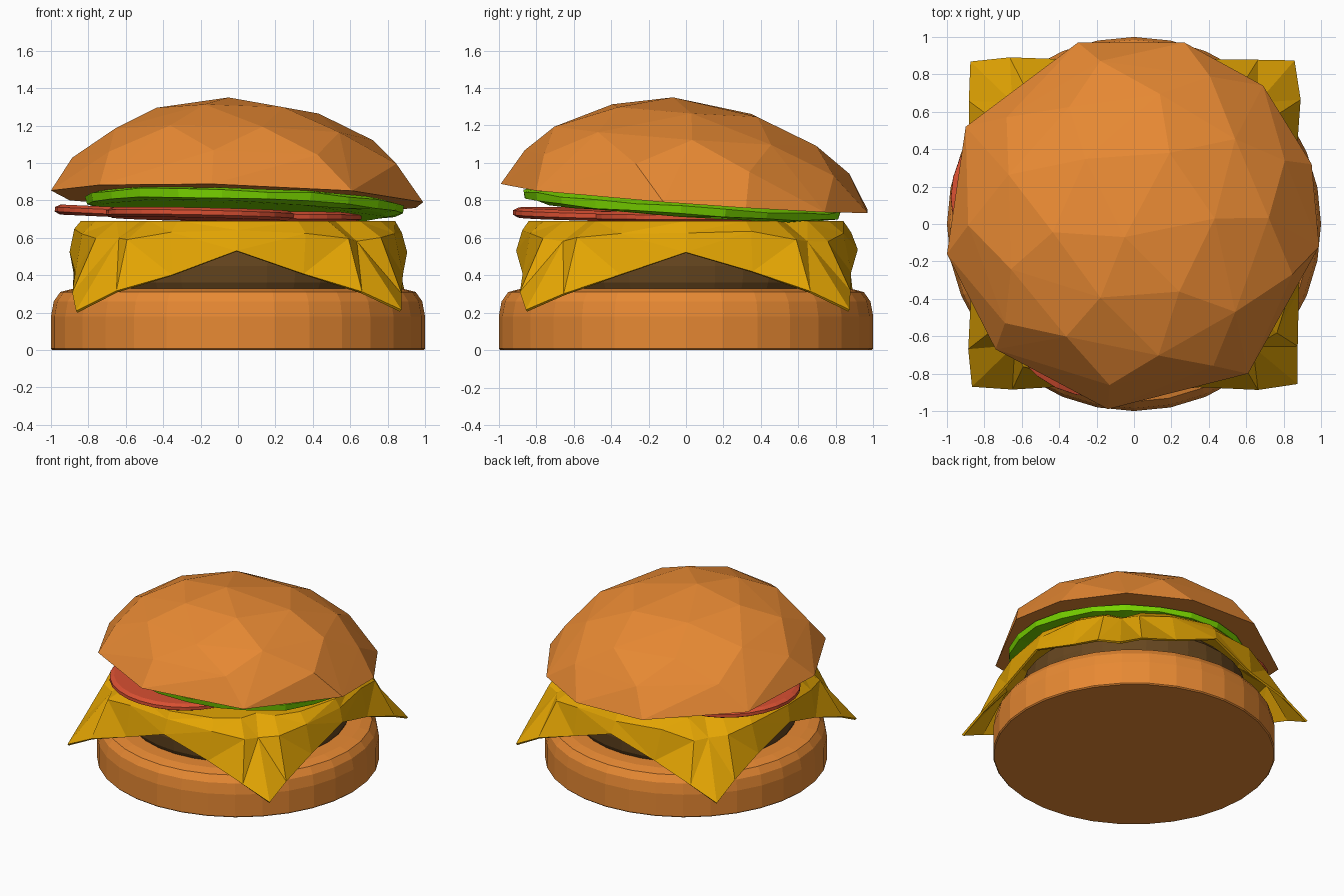
import bpy, bmesh, math, random
from mathutils import Vector, Matrix

if "Cube" in bpy.data.objects:
    bpy.data.objects.remove(bpy.data.objects["Cube"])

random.seed(4)


def material(name, color):
    m = bpy.data.materials.new(name)
    m.diffuse_color = (*color, 1)
    m.use_nodes = True
    m.node_tree.nodes["Principled BSDF"].inputs["Base Color"].default_value = m.diffuse_color
    return m


BUN = material("toasted bun", (0.80, 0.25, 0.033))
PATTY = material("cooked brown", (0.135, 0.062, 0.014))
CHEESE = material("cheese yellow", (0.77, 0.375, 0.001))
TOMATO = material("tomato red", (0.70, 0.08, 0.032))
LETTUCE = material("lettuce green", (0.21, 0.73, 0.0))


def jit(a):
    return random.uniform(-a, a)


def finish(name, bm, mat, recalc=True):
    if recalc:
        bmesh.ops.recalc_face_normals(bm, faces=bm.faces)
    me = bpy.data.meshes.new(name)
    bm.to_mesh(me)
    bm.free()
    me.materials.append(mat)
    ob = bpy.data.objects.new(name, me)
    bpy.context.collection.objects.link(ob)
    return ob


def lathe(name, profile, sides, mat, matrix=Matrix(), wobble=0.0):
    """Closed flat-faced round body from (radius, height) pairs."""
    bm = bmesh.new()
    rings = []
    for r, z in profile:
        rings.append([bm.verts.new(matrix @ Vector((
            (r + jit(wobble)) * math.cos(math.tau * i / sides),
            (r + jit(wobble)) * math.sin(math.tau * i / sides),
            z + jit(wobble)))) for i in range(sides)])
    for a, b in zip(rings, rings[1:]):
        for i in range(sides):
            j = (i + 1) % sides
            bm.faces.new((a[i], a[j], b[j], b[i]))
    bm.faces.new(rings[0][::-1])
    bm.faces.new(rings[-1])
    return finish(name, bm, mat)


# Bottom bun and patty
lathe("bottom_bun", [(0.992, 0), (1.0, 0.008), (1.0, 0.18), (0.985, 0.26),
                     (0.95, 0.31), (0.88, 0.328), (0.76, 0.33)], 32, BUN)
lathe("patty", [(0.765, 0.31), (0.79, 0.36), (0.80, 0.45), (0.79, 0.55),
                (0.72, 0.62)], 32, PATTY)

# Cheese: round plateau, shoulder, then a square hem drooping at the corners
# (position along side, distance out, height) for one side, turned four times
PLATEAU = [(-0.52, 0.52, 0.69), (-0.48, 0.65, 0.69), (-0.32, 0.76, 0.69),
           (0, 0.84, 0.69), (0.32, 0.76, 0.69), (0.48, 0.65, 0.69)]
SHOULDER = [(-0.65, 0.65, 0.59), (-0.58, 0.76, 0.59), (-0.36, 0.83, 0.63),
            (0, 0.875, 0.635), (0.36, 0.83, 0.63), (0.58, 0.76, 0.59)]
HEM = [(-0.86, 0.87, 0.21), (-0.66, 0.885, 0.31), (-0.35, 0.875, 0.41),
       (0, 0.91, 0.53), (0.35, 0.875, 0.41), (0.66, 0.885, 0.31)]
bm = bmesh.new()
rings = []
for row, wob in ((PLATEAU, 0), (SHOULDER, 0.015), (HEM, 0.01)):
    ring = []
    for k in range(4):
        turn = Matrix.Rotation(k * math.pi / 2, 3, 'Z')
        for s, out, z in row:
            ring.append(bm.verts.new(turn @ Vector((s + jit(wob), -out + jit(wob), z + jit(wob)))))
    rings.append(ring)
n = len(rings[0])
bm.faces.new(rings[0])
for a, b in zip(rings, rings[1:]):
    for i in range(n):
        j = (i + 1) % n
        bm.faces.new((a[i], b[i], b[j], a[j]))
bmesh.ops.triangulate(bm, faces=[f for f in bm.faces if len(f.verts) == 4])
cheese = finish("cheese_slice", bm, CHEESE, recalc=False)
sol = cheese.modifiers.new("thickness", 'SOLIDIFY')
sol.thickness = 0.015
sol.offset = -1

# Three overlapping tomato slices: centre, radius and tilt about x and y
for i, (x, y, z, r, tx, ty) in enumerate([
        (-0.49, 0.14, 0.730, 0.49, 0.0, 0.045),
        (-0.20, -0.42, 0.725, 0.505, -0.02, 0.02),
        (0.17, -0.01, 0.715, 0.49, 0.0, 0.01)]):
    m = (Matrix.Translation((x, y, z)) @ Matrix.Rotation(tx, 4, 'X')
         @ Matrix.Rotation(ty, 4, 'Y'))
    lathe(f"tomato_slice_{i + 1}", [(r - 0.03, -0.027), (r, -0.012), (r, 0.012),
                                    (r - 0.03, 0.027)], 28, TOMATO, m)

# Lettuce: tilted, slightly uneven disc
m = (Matrix.Translation((0.035, -0.025, 0.778)) @ Matrix.Rotation(-0.068, 4, 'X')
     @ Matrix.Rotation(0.035, 4, 'Y'))
lathe("lettuce", [(0.77, -0.036), (0.845, -0.022), (0.855, 0.018), (0.78, 0.036)],
      22, LETTUCE, m, wobble=0.007)

# Top bun: coarse dome over a tilted, uneven rim
RIM = [(-0.14, -0.99), (0.61, -0.80), (0.99, -0.12), (0.95, 0.32), (0.69, 0.74),
       (0.27, 0.97), (-0.30, 0.97), (-0.90, 0.52), (-1.0, -0.16), (-0.74, -0.67)]


def rim_height(x, y):
    return 0.811 - 0.03 * x - 0.073 * y


bm = bmesh.new()
for x, y in RIM:
    bm.verts.new((x, y, rim_height(x, y)))
for r, h, count, phase in ((0.88, 0.19, 9, 0.5), (0.71, 0.335, 9, 0.0),
                           (0.43, 0.468, 6, 0.1)):
    for i in range(count):
        a = math.tau * (i + phase) / count + jit(0.05)
        rr = r + jit(0.012)
        x, y = rr * math.cos(a), rr * math.sin(a)
        bm.verts.new((x, y, rim_height(x, y) + h))
bm.verts.new((-0.05, -0.07, 1.35))
bmesh.ops.convex_hull(bm, input=bm.verts)
loose = [v for v in bm.verts if not v.link_faces]
bmesh.ops.delete(bm, geom=loose, context='VERTS')
finish("top_bun", bm, BUN)
